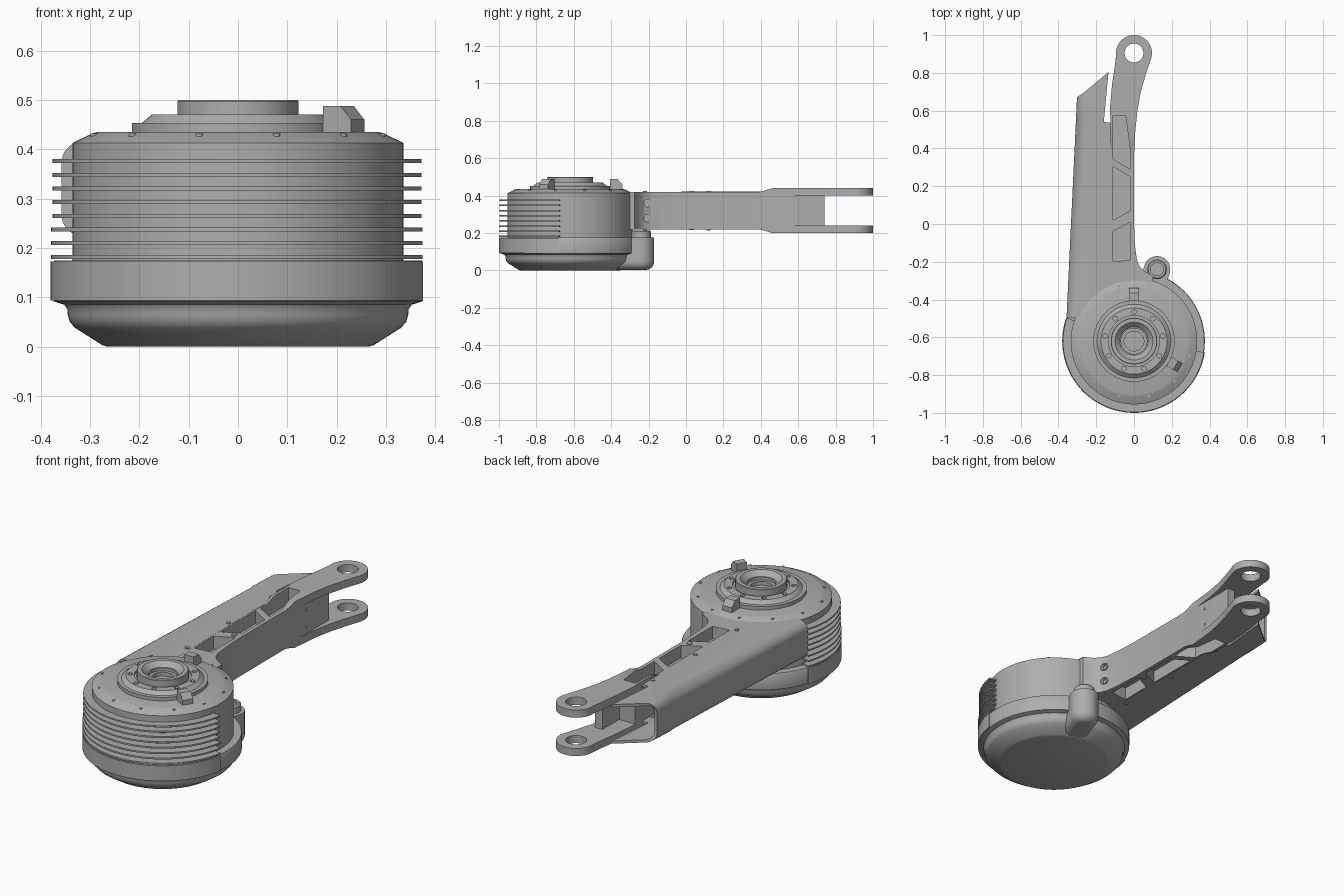
import bpy, bmesh, math
from mathutils import Matrix, Vector

if "Cube" in bpy.data.objects:
    bpy.data.objects.remove(bpy.data.objects["Cube"])

metal = bpy.data.materials.new("grey_metal")
metal.use_nodes = True
metal.diffuse_color = (0.42, 0.42, 0.42, 1)
metal.node_tree.nodes["Principled BSDF"].inputs["Base Color"].default_value = (0.42, 0.42, 0.42, 1)

HUB = Vector((0, -0.62, 0))


def finish(name, bm, angle=35):
    bmesh.ops.recalc_face_normals(bm, faces=bm.faces)
    mesh = bpy.data.meshes.new(name)
    bm.to_mesh(mesh)
    bm.free()
    mesh.materials.append(metal)
    ob = bpy.data.objects.new(name, mesh)
    bpy.context.collection.objects.link(ob)
    smooth(ob, angle)
    return ob


def activate(ob):
    bpy.ops.object.select_all(action='DESELECT')
    ob.select_set(True)
    bpy.context.view_layer.objects.active = ob


def smooth(ob, angle=35):
    activate(ob)
    bpy.ops.object.shade_smooth_by_angle(angle=math.radians(angle))


def polar(r, deg, z=0, centre=HUB):
    a = math.radians(deg)
    return centre + Vector((r * math.cos(a), r * math.sin(a), z))


def arc(r, a0, a1, n, centre=HUB):
    return [polar(r, a0 + (a1 - a0) * i / n, 0, centre)[:2] for i in range(n + 1)]


def prism(name, outline, z0, z1, axis='Z'):
    """Extrude an outline: (x, y) along z, or (y, z) along x."""
    bm = bmesh.new()
    if axis == 'Z':
        base, step = [(a, b, z0) for a, b in outline], (0, 0, z1 - z0)
    else:
        base, step = [(z0, a, b) for a, b in outline], (z1 - z0, 0, 0)
    face = bm.faces.new([bm.verts.new(p) for p in base])
    ext = bmesh.ops.extrude_face_region(bm, geom=[face])
    bmesh.ops.translate(bm, vec=step, verts=[v for v in ext["geom"] if isinstance(v, bmesh.types.BMVert)])
    return finish(name, bm)


def rect(x0, x1, y0, y1):
    return [(x0, y0), (x1, y0), (x1, y1), (x0, y1)]


def lathe(name, profile, centre=HUB, n=96):
    bm = bmesh.new()
    verts = [bm.verts.new((r, 0, z)) for r, z in profile]
    edges = [bm.edges.new(p) for p in zip(verts, verts[1:])]
    bmesh.ops.spin(bm, geom=verts + edges, cent=(0, 0, 0), axis=(0, 0, 1),
                   angle=math.tau, steps=n, use_duplicate=False)
    bmesh.ops.remove_doubles(bm, verts=bm.verts, dist=1e-5)
    bmesh.ops.translate(bm, vec=centre, verts=bm.verts)
    return finish(name, bm)


def pin(name, centre, r, h, along='Z', n=24):
    bm = bmesh.new()
    turn = Matrix.Rotation(math.pi / 2, 4, 'Y') if along == 'X' else Matrix()
    bmesh.ops.create_cone(bm, cap_ends=True, segments=n, radius1=r, radius2=r, depth=h,
                          matrix=Matrix.Translation(centre) @ turn)
    return finish(name, bm)


def boolean(ob, cutter, mode='DIFFERENCE'):
    cutter.hide_render = True
    mod = ob.modifiers.new("cut", 'BOOLEAN')
    mod.operation, mod.object, mod.solver = mode, cutter, 'EXACT'
    activate(ob)
    bpy.ops.object.modifier_apply(modifier=mod.name)
    bpy.data.objects.remove(cutter)


# Motor housing: bowl, wide rim, upper drum and shoulder
lathe("motor_housing", [
    (0, 0), (0.265, 0), (0.275, 0.003), (0.33, 0.038), (0.341, 0.05), (0.345, 0.065), (0.346, 0.076),
    (0.352, 0.085), (0.365, 0.089), (0.374, 0.092), (0.375, 0.1), (0.375, 0.17), (0.372, 0.175),
    (0.335, 0.175), (0.335, 0.413), (0.295, 0.432), (0.285, 0.435), (0, 0.435)])

# Stepped cap with a hollow hub and a ring of bolt holes
cap = lathe("hub_cap", [
    (0, 0.42), (0.215, 0.42), (0.215, 0.453), (0.195, 0.453), (0.175, 0.47), (0.135, 0.47),
    (0.135, 0.46), (0.123, 0.46), (0.123, 0.497), (0.12, 0.5), (0.1, 0.5), (0.075, 0.475),
    (0.068, 0.475), (0.068, 0.46), (0.052, 0.46), (0.052, 0.44), (0, 0.44)])
for i in range(9):
    boolean(cap, pin("bolt_cutter", polar(0.155, 50 + 40 * i, 0.47), 0.012, 0.03))
smooth(cap)

# Small screws round the shoulder
for i in range(12):
    pin("shoulder_screw", polar(0.302, 15 + 30 * i, 0.425), 0.007, 0.014, n=12)

# Cooling fins and the thicker front part of the rim
FIN_START, FIN_END = -9, -199
def sector(name, r, z0, z1):
    prism(name, arc(r, FIN_START, FIN_END, 64) + arc(0.325, FIN_END, FIN_START, 64), z0, z1)

sector("rim_band", 0.38, 0.093, 0.173)
for i in range(8):
    z = 0.182 + 0.0277 * i
    sector("cooling_fin", 0.379 if i < 3 else 0.376, z - 0.004, z + 0.004)

# Two wedge lugs on the shoulder
for deg in (90, -30):
    bm = bmesh.new()
    side = [(0.215, 0.43), (0.215, 0.488), (0.255, 0.488), (0.28, 0.46), (0.28, 0.43)]
    f = bm.faces.new([bm.verts.new((r, -0.027, z)) for r, z in side])
    ext = bmesh.ops.extrude_face_region(bm, geom=[f])
    bmesh.ops.translate(bm, vec=(0, 0.054, 0), verts=[v for v in ext["geom"] if isinstance(v, bmesh.types.BMVert)])
    bm.transform(Matrix.Translation(HUB) @ Matrix.Rotation(math.radians(deg), 4, 'Z'))
    finish("shoulder_lug", bm)

# Rounded cable pod behind the bowl
POD = Vector((0.122, -0.24, 0))
inward = (HUB - POD).normalized()
heading = math.degrees(math.atan2(inward.y, inward.x))
pod = prism("cable_pod", arc(0.07, heading + 90, heading + 270, 24, POD)
            + arc(0.07, heading - 90, heading + 90, 24, POD + inward * 0.16), 0.003, 0.175)
bm = bmesh.new()
bm.from_mesh(pod.data)
low = [e for e in bm.edges if all(v.co.z < 0.01 for v in e.verts)]
bmesh.ops.bevel(bm, geom=low, offset=0.045, segments=6, profile=0.5, affect='EDGES')
bm.to_mesh(pod.data)
bm.free()
smooth(pod)
lathe("pod_gland", [(0, 0.17), (0.052, 0.17), (0.052, 0.208), (0.046, 0.214), (0.034, 0.214),
                    (0.034, 0.2), (0, 0.2)], POD, 32)

# Arm and fork: plan outline trimmed by the side profile
EYE = Vector((0, 0.905, 0))
right_edge = [(0.1, -0.4), (0.1, -0.275), (0.055, -0.25), (0.03, -0.225), (0.015, -0.19), (0.006, -0.12),
              (0, 0), (0, 0.36), (0.006, 0.48), (0.018, 0.6), (0.036, 0.7), (0.062, 0.79), (0.085, 0.86)]
left_edge = [(-0.1, 0.85), (-0.116, 0.74), (-0.127, 0.62), (-0.125, 0.55), (-0.122, -0.4)]
arm = prism("swing_arm", right_edge + arc(0.095, -15, 185, 32, EYE) + left_edge, 0.2, 0.44)
half = [(-0.45, 0.1), (0.39, 0.1), (0.42, 0.107), (0.46, 0.12), (1.05, 0.12), (1.05, 0.08), (0.74, 0.08)]
side = [(y, 0.32 + h) for y, h in half] + [(y, 0.32 - h) for y, h in reversed(half)]
boolean(arm, prism("side_trim", side, -0.5, 0.5, 'X'), 'INTERSECT')

# Lightening pockets with slanted ribs, on top and below
pockets = [
    [(-0.112, -0.2), (-0.02, -0.19), (-0.02, 0.01), (-0.112, -0.04)],
    [(-0.112, 0.02), (-0.02, 0.07), (-0.02, 0.25), (-0.112, 0.305)],
    [(-0.112, 0.345), (-0.02, 0.29), (-0.02, 0.39), (-0.045, 0.575), (-0.112, 0.575)]]
for outline in pockets:
    for z0, z1 in ((0.355, 0.5), (0.1, 0.285)):
        boolean(arm, prism("pocket_cutter", outline, z0, z1))

# Fork eye bore, recesses either side of the web, bracket bolt holes
boolean(arm, pin("eye_cutter", EYE + Vector((0, 0, 0.32)), 0.05, 0.5, n=48))
boolean(arm, prism("web_cutter", rect(-0.2, -0.035, 0.6, 0.8), 0.24, 0.4))
boolean(arm, prism("panel_cutter", rect(0.008, 0.2, 0.45, 0.8), 0.24, 0.4))
for z in (0.28, 0.36):
    boolean(arm, pin("bracket_cutter", (0.06, -0.205, z), 0.02, 0.1, 'X'))
smooth(arm)

for z in (0.28, 0.36):
    pin("bracket_bolt", (0.01, -0.205, z), 0.012, 0.012, 'X', 12)
for z in (0.275, 0.365):
    pin("panel_screw", (0.008, 0.555, z), 0.007, 0.006, 'X', 12)
for z in (0.22, 0.42):
    pin("rib_boss", (-0.042, 0.03, z), 0.014, 0.008)

# Side cover: rounded channel lofted along the arm, cut slanted at the far end
section = [(1, 0.095)]
for k in range(7):
    a = math.radians(90 + 15 * k)
    section.append((0.22 + 0.22 * math.cos(a), 0.055 + 0.04 * math.sin(a)))
section += [(u, -h) for u, h in reversed(section)]
# each station: outer x, inner x, outer y, inner y
stations = [(-0.352, -0.12, -0.49, -0.49), (-0.301, -0.12, 0.535, 0.535),
            (-0.301, -0.16, 0.54, 0.54), (-0.295, -0.135, 0.67, 0.805)]
bm = bmesh.new()
rows = [[bm.verts.new((xo + (xi - xo) * u, yo + (yi - yo) * u, 0.32 + h)) for u, h in section]
        for xo, xi, yo, yi in stations]
for r0, r1 in zip(rows, rows[1:]):
    for i in range(len(section) - 1):
        bm.faces.new((r0[i], r0[i + 1], r1[i + 1], r1[i]))
bm.faces.new(rows[0])
cover = finish("side_cover", bm)
thick = cover.modifiers.new("wall", 'SOLIDIFY')
thick.thickness, thick.offset = 0.014, 0
activate(cover)
bpy.ops.object.modifier_apply(modifier=thick.name)
smooth(cover)

# Screws along the cover's inner rail
for y in (-0.22, 0.12, 0.47):
    for z in (0.225, 0.415):
        pin("cover_screw", (-0.138, y, z), 0.011, 0.022, n=16)
